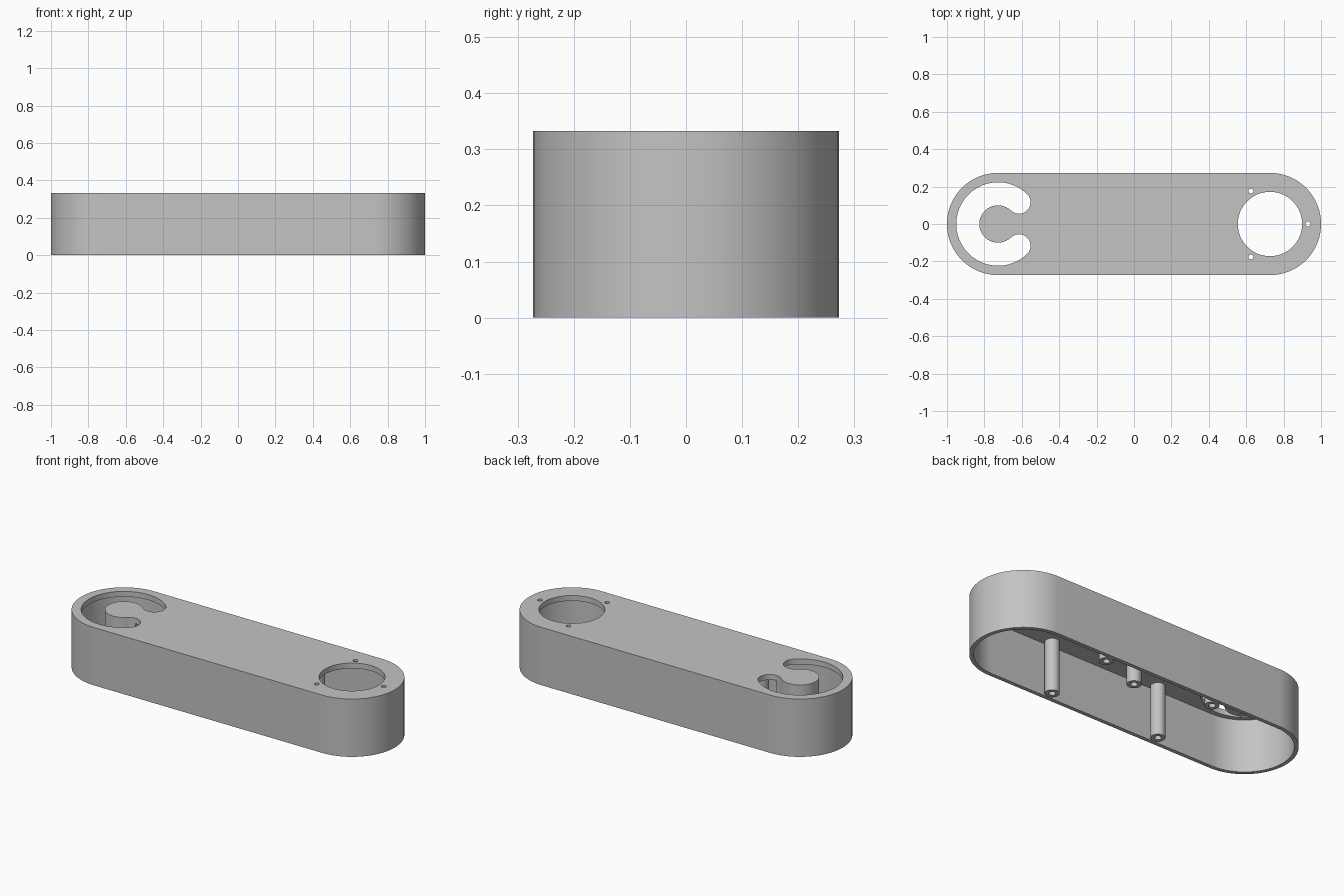
import bpy, bmesh
from math import cos, sin, radians, pi

if "Cube" in bpy.data.objects:
    bpy.data.objects.remove(bpy.data.objects["Cube"], do_unlink=True)

HEIGHT, PLATE_BOTTOM = 0.333, 0.302
END_X, RADIUS, WALL = 0.727, 0.273, 0.022

grey = bpy.data.materials.new("plain grey")
grey.use_nodes = True
colour = (0.55, 0.55, 0.55, 1)
grey.diffuse_color = colour
grey.node_tree.nodes["Principled BSDF"].inputs["Base Color"].default_value = colour


def arc(cx, cy, r, start, end, steps):
    """Points along an arc, angles in degrees."""
    angles = [radians(start + (end - start) * i / steps) for i in range(steps + 1)]
    return [(cx + r * cos(a), cy + r * sin(a)) for a in angles]


def circle(cx, cy, r, steps=48):
    return arc(cx, cy, r, 0, 360, steps)[:-1]


def stadium(r):
    return arc(END_X, 0, r, -90, 90, 48) + arc(-END_X, 0, r, 90, 270, 48)


def prism(name, outline, z0, z1):
    """Extrude a flat outline between two heights."""
    bm = bmesh.new()
    face = bm.faces.new([bm.verts.new((x, y, z0)) for x, y in outline])
    top = bmesh.ops.extrude_face_region(bm, geom=[face])["geom"]
    verts = [v for v in top if isinstance(v, bmesh.types.BMVert)]
    bmesh.ops.translate(bm, verts=verts, vec=(0, 0, z1 - z0))
    bmesh.ops.recalc_face_normals(bm, faces=bm.faces)
    mesh = bpy.data.meshes.new(name)
    bm.to_mesh(mesh)
    bm.free()
    mesh.materials.append(grey)
    obj = bpy.data.objects.new(name, mesh)
    bpy.context.collection.objects.link(obj)
    return obj


def cut(obj, outline, z0, z1):
    """Subtract an extruded outline and discard the cutter."""
    cutter = prism("cutter", outline, z0, z1)
    cutter.hide_render = True
    mod = obj.modifiers.new("cut", 'BOOLEAN')
    mod.operation, mod.solver, mod.object = 'DIFFERENCE', 'EXACT', cutter
    bpy.context.view_layer.update()
    graph = bpy.context.evaluated_depsgraph_get()
    mesh = bpy.data.meshes.new_from_object(obj.evaluated_get(graph))
    obj.modifiers.clear()
    obj.data = mesh
    bpy.data.objects.remove(cutter, do_unlink=True)


# C-shaped slot: a ring with rounded ends, open towards the middle
INNER, OUTER, GAP = 0.1, 0.223, 46
mid, end_r = (INNER + OUTER) / 2, (OUTER - INNER) / 2
ex, ey = mid * cos(radians(GAP)), mid * sin(radians(GAP))
slot = (arc(-END_X, 0, OUTER, GAP, 360 - GAP, 64)
        + arc(-END_X + ex, -ey, end_r, -GAP, 180 - GAP, 20)[1:]
        + arc(-END_X, 0, INNER, 360 - GAP, GAP, 48)[1:]
        + arc(-END_X + ex, ey, end_r, 180 + GAP, 360 + GAP, 20)[1:-1])

# Hollow body, open underneath
body = prism("body_shell", stadium(RADIUS), 0, HEIGHT)
cut(body, stadium(RADIUS - WALL), -0.1, PLATE_BOTTOM)
cut(body, slot, 0.25, 0.4)

# Round opening with three screw holes around it
cut(body, circle(END_X, 0, 0.172, 64), 0.25, 0.4)
for angle in (0, 120, 240):
    a = radians(angle)
    cut(body, circle(END_X + 0.203 * cos(a), 0.203 * sin(a), 0.013, 20), 0.25, 0.4)
parts = [body]

# Deep hub and neck inside the slot, trimmed by the slot
HUB_BOTTOM = 0.235
neck_end = -END_X + ex
hub_outline = (arc(-END_X, 0, INNER, GAP, 360 - GAP, 48)
               + [(neck_end, -ey), (neck_end, ey)])
hub = prism("slot_hub", hub_outline, HUB_BOTTOM, PLATE_BOTTOM + 0.001)
for side in (1, -1):
    cut(hub, circle(neck_end, side * ey, end_r, 40), 0.1, 0.4)
parts.append(hub)


# Screw posts hanging from the top plate, each with a blind bore
def post(name, x, y, z0):
    obj = prism(name, circle(x, y, 0.038, 32), z0, PLATE_BOTTOM + 0.001)
    cut(obj, circle(x, y, 0.018, 24), z0 - 0.1, PLATE_BOTTOM - 0.02)
    parts.append(obj)


for x, end in ((0.36, "left"), (-0.335, "right")):
    for y, side in ((-0.212, "front"), (0.212, "back")):
        post(f"{side}_{end}_post", x, y, 0.002)
post("centre_post", 0, 0, 0.095)

# Smooth the curved walls, keep the rims sharp
bpy.ops.object.select_all(action='DESELECT')
for obj in parts:
    obj.select_set(True)
bpy.context.view_layer.objects.active = body
bpy.ops.object.shade_smooth_by_angle(angle=pi / 6)
